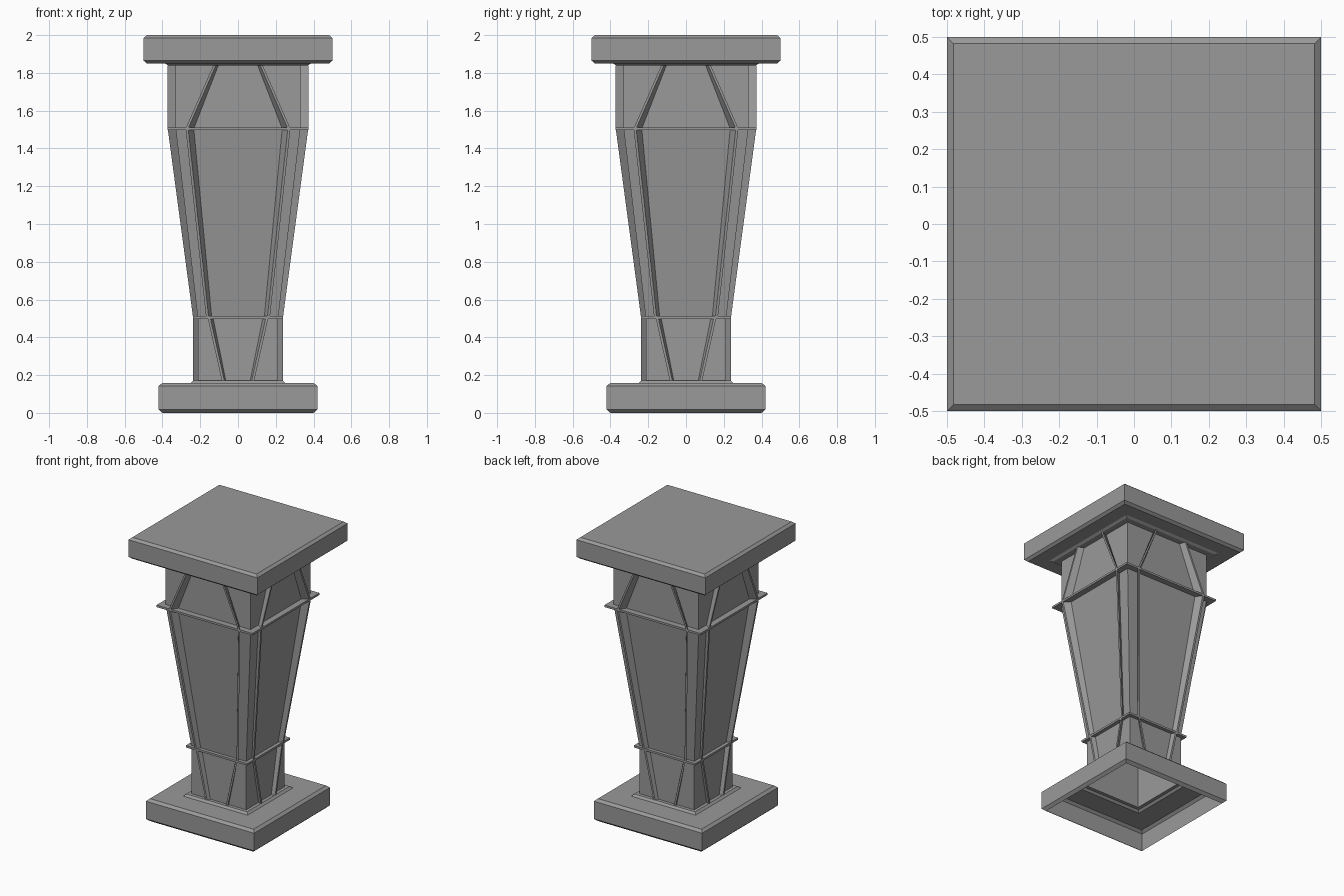
import bpy
import bmesh
from math import pi
from mathutils import Matrix

if "Cube" in bpy.data.objects:
    bpy.data.objects.remove(bpy.data.objects["Cube"], do_unlink=True)

stone = bpy.data.materials.new("grey_stone")
stone.use_nodes = True
GREY = (0.32, 0.32, 0.32, 1)
stone.diffuse_color = GREY
stone.node_tree.nodes["Principled BSDF"].inputs["Base Color"].default_value = GREY


def add_object(name, bm):
    mesh = bpy.data.meshes.new(name)
    bm.to_mesh(mesh)
    bm.free()
    mesh.materials.append(stone)
    obj = bpy.data.objects.new(name, mesh)
    bpy.context.collection.objects.link(obj)


def square_shell(name, profile, closed_top=False, loop=False):
    """Stack square rings given as (half width, height)."""
    bm = bmesh.new()
    rings = [[bm.verts.new((sx * w, sy * w, z))
              for sx, sy in ((-1, -1), (1, -1), (1, 1), (-1, 1))]
             for w, z in profile]
    pairs = list(zip(rings, rings[1:]))
    if loop:
        pairs.append((rings[-1], rings[0]))
    for low, high in pairs:
        for i in range(4):
            j = (i + 1) % 4
            bm.faces.new((low[i], low[j], high[j], high[i]))
    if closed_top:
        bm.faces.new(rings[-1])
    add_object(name, bm)


def ribs(name, ends, half=0.006):
    """Slanted fins on all four sides; ends are (offset, body, outer, height)."""
    bm = bmesh.new()
    for turn in range(4):
        spin = Matrix.Rotation(turn * pi / 2, 3, 'Z')
        for side in (-1, 1):
            loops = []
            for offset, body, outer, z in ends:
                a, b, s = offset - half, offset + half, outer / body
                points = ((a, body), (b, body), (b * s, outer), (a * s, outer))
                loop = [bm.verts.new((side * u, -d, z)) for u, d in points]
                bmesh.ops.rotate(bm, verts=loop, matrix=spin)
                loops.append(loop)
            low, high = loops
            for i in range(4):
                j = (i + 1) % 4
                bm.faces.new((low[i], low[j], high[j], high[i]))
            bm.faces.new(low)
            bm.faces.new(high)
    bmesh.ops.recalc_face_normals(bm, faces=bm.faces)
    add_object(name, bm)


# Shaft sizes: body and fin half widths at the foot and the head
FOOT, FOOT_FIN = 0.213, 0.238
HEAD, HEAD_FIN = 0.33, 0.372
FOOT_Z, LOW_Z, HIGH_Z, HEAD_Z = 0.172, 0.505, 1.505, 1.84

# Plinth, open underneath, with a small raised collar
square_shell("base", [(0.40, 0), (0.42, 0.018), (0.42, 0.142), (0.402, 0.158),
                      (0.25, 0.158), (0.236, FOOT_Z), (FOOT, FOOT_Z)])

# Tapered shaft between straight foot and head
square_shell("shaft", [(FOOT, FOOT_Z), (FOOT, LOW_Z), (HEAD, HIGH_Z), (HEAD, HEAD_Z)])

# Bevelled cap slab with collar
square_shell("cap", [(HEAD, HEAD_Z), (0.37, HEAD_Z), (0.385, 1.85), (0.482, 1.85),
                     (0.5, 1.865), (0.5, 1.985), (0.482, 2)], closed_top=True)

# Horizontal fins around the shaft
for name, body, fin, z in (("lower_band", FOOT, FOOT_FIN, LOW_Z),
                           ("upper_band", HEAD, HEAD_FIN, HIGH_Z)):
    square_shell(name, [(body, z - 0.007), (fin, z - 0.007),
                        (fin, z + 0.007), (body, z + 0.007)], loop=True)

# Slanted fins framing the panels
foot_end = (0.145, FOOT, FOOT_FIN, LOW_Z)
head_end = (0.24, HEAD, HEAD_FIN, HIGH_Z)
ribs("foot_ribs", [(0.071, FOOT, FOOT_FIN, FOOT_Z), (0.138, *foot_end[1:])])
ribs("shaft_ribs", [foot_end, head_end])
ribs("head_ribs", [(0.11, HEAD, HEAD_FIN, HEAD_Z), head_end])
